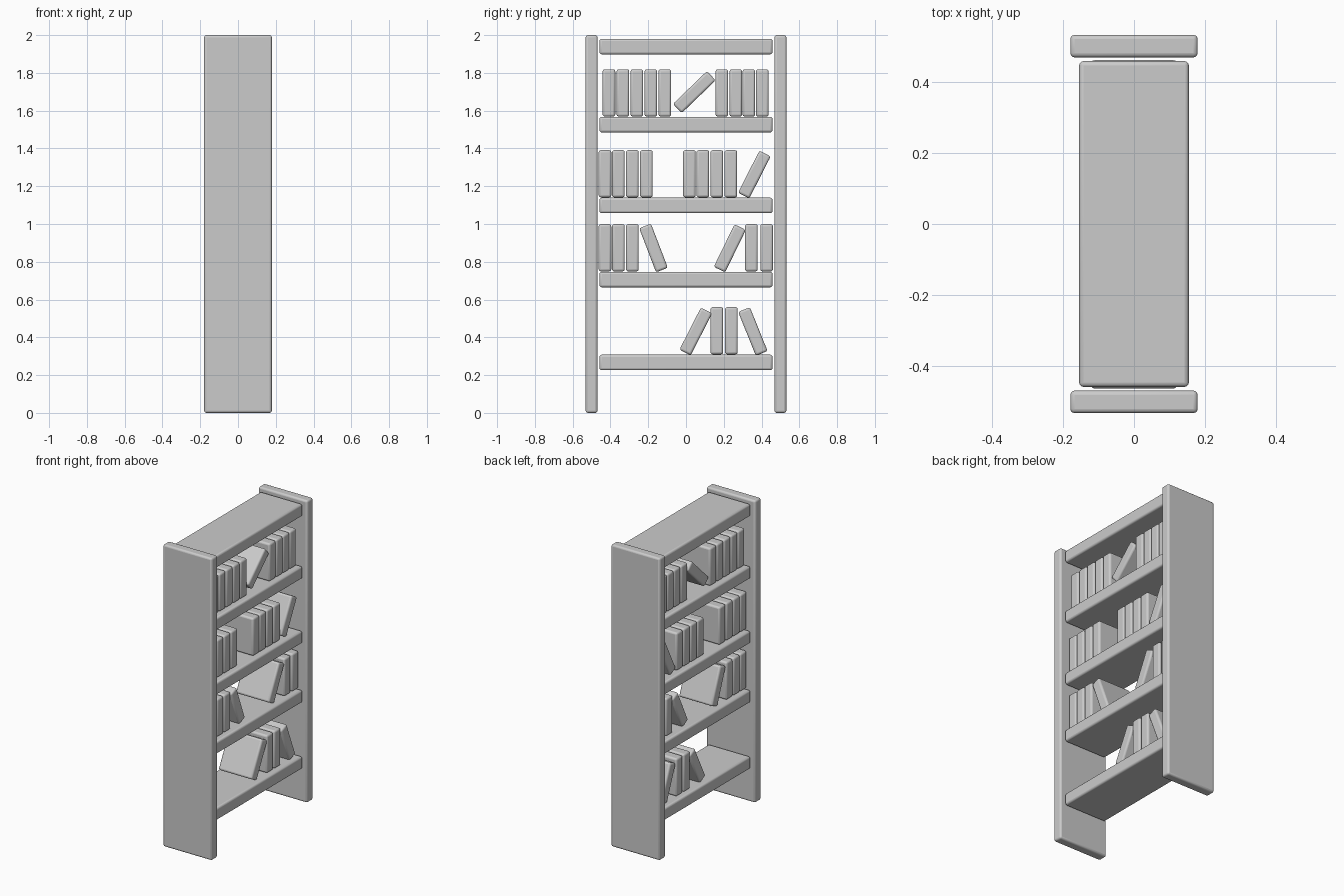
import bpy
from math import radians

if "Cube" in bpy.data.objects:
    bpy.data.objects.remove(bpy.data.objects["Cube"])


def block(name, center, size, bevel, tilt=0):
    """Box with softly rounded edges, tilted about the x axis (degrees)."""
    bpy.ops.mesh.primitive_cube_add(size=1, location=center)
    ob = bpy.context.object
    ob.name = name
    ob.scale = size
    bpy.ops.object.transform_apply(location=False, rotation=False, scale=True)
    ob.rotation_euler.x = radians(tilt)
    mod = ob.modifiers.new("rounded_edges", 'BEVEL')
    mod.width = bevel
    mod.segments = 3
    bpy.ops.object.shade_smooth_by_angle(angle=radians(35))
    return ob


# Upright side panels
for name, y in (("left_panel", -0.5), ("right_panel", 0.5)):
    block(name, (0, y, 1), (0.358, 0.063, 2), 0.012)

# Shelves, given by the height of their top surface
SHELF_TOPS = [1.98, 1.567, 1.139, 0.747, 0.308]
for i, top in enumerate(SHELF_TOPS):
    block(f"shelf_{i + 1}", (0, 0, top - 0.041), (0.308, 0.916, 0.082), 0.012)

# Books: depth, thickness, height
BOOK = (0.245, 0.067, 0.25)

# Upright books: y centres for each shelf
UPRIGHT = {
    1: [-0.408, -0.334, -0.26, -0.186, -0.112, 0.19, 0.264, 0.333, 0.404],
    2: [-0.429, -0.358, -0.284, -0.21, 0.018, 0.089, 0.163, 0.237],
    3: [-0.429, -0.358, -0.284, 0.346, 0.427],
    4: [0.163, 0.24],
}
for shelf, centres in UPRIGHT.items():
    for n, y in enumerate(centres):
        z = SHELF_TOPS[shelf] + 0.002 + BOOK[2] / 2
        block(f"book_{shelf}_{n + 1}", (0, y, z), BOOK, 0.012)

# Leaning books: y, z, tilt
LEANING = [
    (0.044, 1.698, -46),
    (0.362, 1.262, -27),
    (-0.172, 0.873, 21), (0.232, 0.871, -26),
    (0.052, 0.431, -27), (0.354, 0.431, 22),
]
for n, (y, z, tilt) in enumerate(LEANING):
    block(f"leaning_book_{n + 1}", (0, y, z), BOOK, 0.012, tilt)
